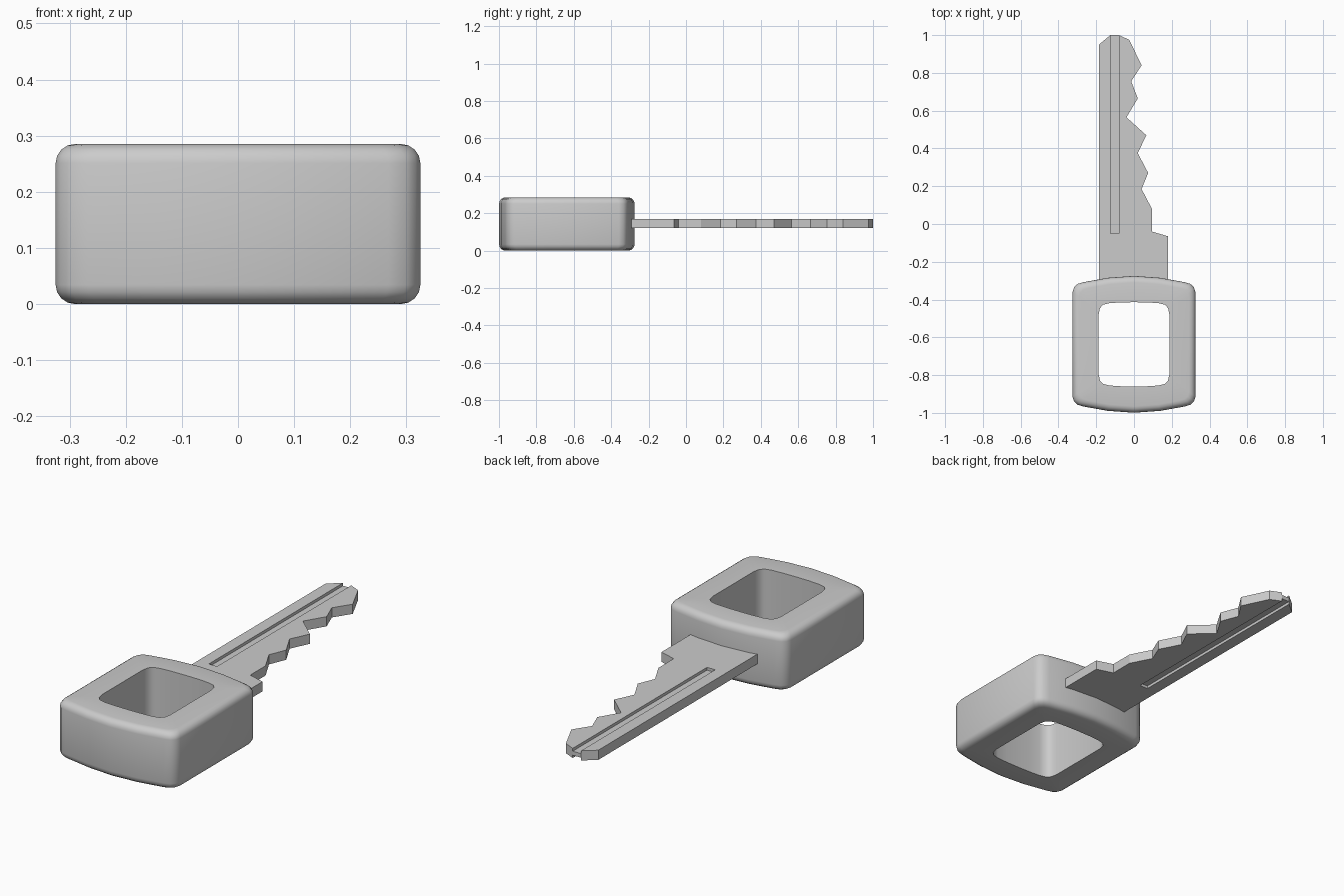
import bpy, bmesh, math

if "Cube" in bpy.data.objects:
    bpy.data.objects.remove(bpy.data.objects["Cube"], do_unlink=True)

GREY = (0.6, 0.6, 0.6, 1)
grey = bpy.data.materials.new("plain_grey")
grey.use_nodes = True
grey.diffuse_color = GREY
grey.node_tree.nodes["Principled BSDF"].inputs["Base Color"].default_value = GREY


def finish(name, bm):
    """Turn a bmesh into a named grey object."""
    bmesh.ops.recalc_face_normals(bm, faces=bm.faces)
    mesh = bpy.data.meshes.new(name)
    bm.to_mesh(mesh)
    bm.free()
    mesh.materials.append(grey)
    obj = bpy.data.objects.new(name, mesh)
    bpy.context.collection.objects.link(obj)
    return obj


def activate(obj):
    bpy.ops.object.select_all(action='DESELECT')
    obj.select_set(True)
    bpy.context.view_layer.objects.active = obj


def mirrored_loop(quarter):
    """Closed outline from one quarter, running from the side to the middle."""
    half = quarter + [(-x, y) for x, y in quarter[-2::-1]]
    return half + [(-x, -y) for x, y in half]


# Grip: a bowed, rounded ring with soft outer rims and a sharp-edged hole
HEIGHT, RIM, CENTRE = 0.285, 0.034, -0.637
outer = mirrored_loop([(0.325, 0.278), (0.317, 0.303), (0.298, 0.32), (0.268, 0.329),
                       (0.14, 0.352), (0, 0.362)])
inner = mirrored_loop([(0.187, 0.16), (0.18, 0.192), (0.163, 0.21), (0.13, 0.218),
                       (0.07, 0.222), (0, 0.223)])
bm = bmesh.new()


def ring(loop, inset, z):
    sx, sy = 1 - inset / 0.325, 1 - inset / 0.362
    return [bm.verts.new((x * sx, CENTRE + y * sy, z)) for x, y in loop]


rim = []
for i in range(5):
    a = math.radians(i * 22.5)
    rim.append((RIM * (1 - math.sin(a)), RIM * (1 - math.cos(a))))
rings = [ring(inner, 0, 0)]
rings += [ring(outer, d, z) for d, z in rim]
rings += [ring(outer, d, HEIGHT - z) for d, z in reversed(rim)]
rings.append(ring(inner, 0, HEIGHT))
for k, low in enumerate(rings):
    high = rings[(k + 1) % len(rings)]
    for i in range(len(low)):
        j = (i + 1) % len(low)
        bm.faces.new((low[i], low[j], high[j], high[i]))
grip = finish("grip", bm)
activate(grip)
bpy.ops.object.shade_smooth_by_angle(angle=math.radians(35))

# Blade: flat toothed outline with a shoulder, extruded upwards
LOW, HIGH = 0.12, 0.168
outline = [(-0.185, -0.36), (-0.185, 0.95), (-0.125, 1.0), (-0.08, 1.0), (-0.025, 0.975),
           (0.04, 0.84), (-0.015, 0.755), (0.02, 0.665), (-0.04, 0.565), (0.065, 0.47),
           (0.02, 0.375), (0.075, 0.27), (0.04, 0.185), (0.095, 0.08), (0.095, -0.04),
           (0.18, -0.065), (0.18, -0.36)]
bm = bmesh.new()
face = bm.faces.new([bm.verts.new((x, y, LOW)) for x, y in outline])
top = bmesh.ops.extrude_face_region(bm, geom=[face])
bmesh.ops.translate(bm, vec=(0, 0, HIGH - LOW),
                    verts=[g for g in top["geom"] if isinstance(g, bmesh.types.BMVert)])
blade = finish("blade", bm)

# Long grooves cut into both flat sides of the blade
for name, z in (("lower_groove_cutter", LOW), ("upper_groove_cutter", HIGH)):
    bm = bmesh.new()
    bmesh.ops.create_cube(bm, size=1)
    bmesh.ops.scale(bm, vec=(0.045, 1.15, 0.028), verts=bm.verts)
    bmesh.ops.translate(bm, vec=(-0.1025, 0.525, z), verts=bm.verts)
    cutter = finish(name, bm)
    cutter.hide_render = True
    cut = blade.modifiers.new(name, 'BOOLEAN')
    cut.operation = 'DIFFERENCE'
    cut.solver = 'EXACT'
    cut.object = cutter
    activate(blade)
    bpy.ops.object.modifier_apply(modifier=name)
    bpy.data.objects.remove(cutter, do_unlink=True)
